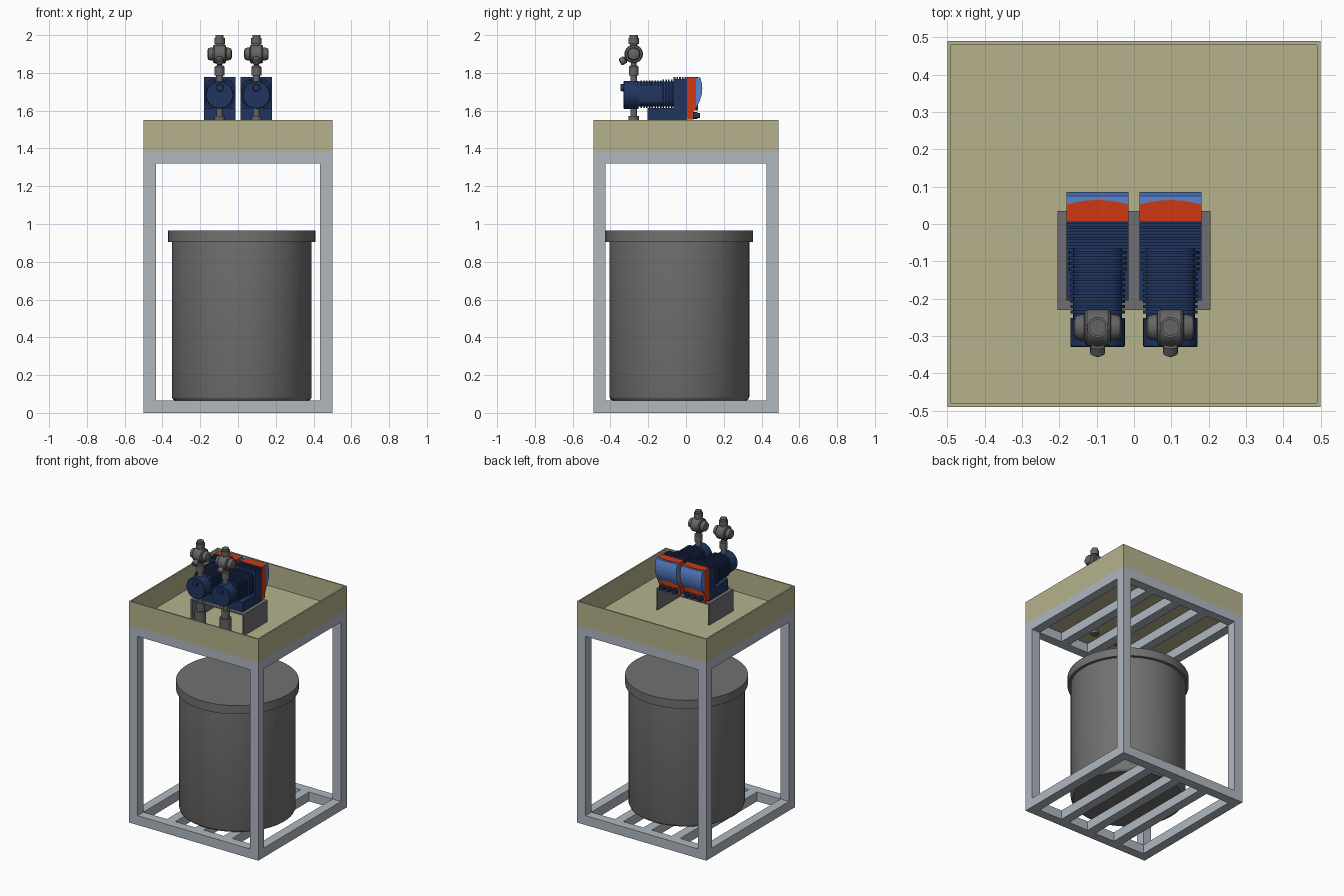
import bpy, bmesh, math
from mathutils import Vector

if "Cube" in bpy.data.objects:
    bpy.data.objects.remove(bpy.data.objects["Cube"])


def material(name, rgb):
    m = bpy.data.materials.new(name)
    m.diffuse_color = (*rgb, 1)
    m.use_nodes = True
    m.node_tree.nodes["Principled BSDF"].inputs["Base Color"].default_value = m.diffuse_color
    return m


STEEL = material("pale_steel", (0.43, 0.48, 0.53))
BEIGE = material("beige_tray", (0.46, 0.45, 0.265))
DRUM = material("drum_grey", (0.165, 0.165, 0.165))
BRACKET = material("bracket_grey", (0.16, 0.155, 0.17))
VALVE = material("valve_grey", (0.13, 0.13, 0.13))
NAVY = material("navy_blue", (0.015, 0.036, 0.115))
ORANGE = material("orange", (0.61, 0.042, 0.006))
SKY = material("light_blue", (0.10, 0.23, 0.62))


def finish(name, bm, mat, smooth=False):
    bmesh.ops.recalc_face_normals(bm, faces=bm.faces)
    me = bpy.data.meshes.new(name)
    bm.to_mesh(me)
    bm.free()
    me.materials.append(mat)
    if smooth:
        for p in me.polygons:
            p.use_smooth = True
        me.set_sharp_from_angle(angle=math.radians(35))
    ob = bpy.data.objects.new(name, me)
    bpy.context.collection.objects.link(ob)
    return ob


def add_box(bm, x0, x1, y0, y1, z0, z1):
    vs = bmesh.ops.create_cube(bm, size=1)["verts"]
    for v in vs:
        v.co = Vector((x0 + (v.co.x + .5) * (x1 - x0),
                       y0 + (v.co.y + .5) * (y1 - y0),
                       z0 + (v.co.z + .5) * (z1 - z0)))


def boxes(name, mat, *dims):
    bm = bmesh.new()
    for d in dims:
        add_box(bm, *d)
    return finish(name, bm, mat)


def to_axis(axis, u, v, a):
    return {"x": (a, u, v), "y": (u, a, v), "z": (u, v, a)}[axis]


def add_loft(bm, axis, rings):
    """Skin a list of (outline, position along axis) and cap both ends."""
    loops = [[bm.verts.new(to_axis(axis, u, v, a)) for u, v in o] for o, a in rings]
    n = len(loops[0])
    for p, q in zip(loops, loops[1:]):
        for i in range(n):
            j = (i + 1) % n
            bm.faces.new((p[i], p[j], q[j], q[i]))
    bm.faces.new(loops[0])
    bm.faces.new(loops[-1])


def circle(cu, cv, r, n=32):
    return [(cu + r * math.cos(2 * math.pi * i / n),
             cv + r * math.sin(2 * math.pi * i / n)) for i in range(n)]


def lathe(name, mat, axis, cu, cv, profile, n=32):
    bm = bmesh.new()
    add_loft(bm, axis, [(circle(cu, cv, r, n), a) for a, r in profile])
    return finish(name, bm, mat, n > 8)


def prism(name, mat, axis, outline, a0, a1, smooth=False):
    bm = bmesh.new()
    add_loft(bm, axis, [(outline, a0), (outline, a1)])
    return finish(name, bm, mat, smooth)


def rounded(cu, cv, h, r):
    pts = []
    for k, (sx, sy) in enumerate(((1, 1), (-1, 1), (-1, -1), (1, -1))):
        for i in range(6):
            t = math.pi / 2 * (k + i / 5)
            pts.append((cu + sx * (h - r) + r * math.cos(t),
                        cv + sy * (h - r) + r * math.sin(t)))
    return pts


# Steel stand: corner posts, rails and cross bars at both levels
X, Y, W = 0.5, 0.49, 0.065
stand = []
for sx in (-1, 1):
    for sy in (-1, 1):
        xs = sorted((sx * X, sx * (X - W)))
        ys = sorted((sy * Y, sy * (Y - W)))
        stand.append((*xs, *ys, 0, 1.385))
for z in (0, 1.32):
    for s in (-1, 1):
        ys = sorted((s * Y, s * (Y - W)))
        xs = sorted((s * X, s * (X - W)))
        stand.append((-X + W, X - W, *ys, z, z + W))
        stand.append((*xs, -Y + W, Y - W, z, z + W))
    for x in (-0.22, 0, 0.22):
        stand.append((x - W / 2, x + W / 2, -Y + W, Y - W, z, z + W))
boxes("stand_frame", STEEL, *stand)

# Open drip tray
T = 0.01
boxes("drip_tray", BEIGE,
      (-X, X, -Y, Y, 1.385, 1.395),
      (-X, -X + T, -Y, Y, 1.395, 1.55), (X - T, X, -Y, Y, 1.395, 1.55),
      (-X + T, X - T, -Y, -Y + T, 1.395, 1.55), (-X + T, X - T, Y - T, Y, 1.395, 1.55))

# Drum with overhanging lid
lathe("drum_body", DRUM, "z", 0.02, -0.035,
      [(0.065, 0.355), (0.072, 0.365), (0.085, 0.37), (0.91, 0.37)], 64)
lathe("drum_lid", DRUM, "z", 0.02, -0.035, [(0.905, 0.39), (0.965, 0.39)], 64)

# Channel-shaped pump bracket
boxes("pump_bracket", BRACKET,
      (-0.205, 0.205, -0.23, 0.035, 1.535, 1.545),
      (-0.205, -0.195, -0.23, 0.035, 1.395, 1.535),
      (0.195, 0.205, -0.23, 0.035, 1.395, 1.535))


def pump(side, cx):
    cz, hw, vy = 1.688, 0.083, -0.277
    # Foot and rear housing with ridged top
    housing = [(cx - hw, cx + hw, -0.205, 0.005, 1.545, 1.615),
               (cx - hw, cx + hw, -0.065, 0.005, 1.615, 1.768)]
    for i in range(5):
        y = -0.065 + i * 0.0145
        housing.append((cx - hw, cx + hw, y, y + 0.009, 1.768, 1.779))
    boxes(side + "_pump_housing", NAVY, *housing)
    # Ribbed drive body
    bm = bmesh.new()
    add_loft(bm, "y", [(rounded(cx, cz, 0.066, 0.035), -0.256),
                       (rounded(cx, cz, 0.066, 0.035), -0.06)])
    for i in range(12):
        y = -0.24 + i * 0.0145
        h = 0.073 if i < 8 else 0.078
        o = rounded(cx, cz, h, 0.04)
        add_loft(bm, "y", [(o, y), (o, y + 0.008)])
    finish(side + "_drive_ribs", bm, NAVY, True)
    # Round dosing head and knob
    lathe(side + "_dosing_head", NAVY, "y", cx, 1.683,
          [(-0.33, 0.07), (-0.327, 0.073), (-0.252, 0.073)], 40)
    lathe(side + "_head_knob", NAVY, "y", cx, 1.722, [(-0.346, 0.018), (-0.325, 0.021)], 20)
    # Orange control section, bowed at the back
    outline = [(cx - hw, 0.005), (cx + hw, 0.005)]
    for i in range(11):
        t = 1 - i / 5
        outline.append((cx + hw * t, 0.064 - 0.012 * t * t))
    prism(side + "_control_section", ORANGE, "z", outline, 1.6, 1.779)
    boxes(side + "_control_base", ORANGE, (cx - hw, cx + hw, 0.005, 0.04, 1.553, 1.6))
    # Curved light blue cover
    cover = [(0.045, 1.776), (0.075, 1.776)]
    for i in range(1, 10):
        t = i / 10
        cover.append((0.075 - 0.033 * t + 0.1 * t * (1 - t), 1.776 - 0.178 * t))
    cover += [(0.042, 1.598)]
    prism(side + "_control_cover", SKY, "x", cover, cx - hw, cx + hw, True)
    # Cable sockets below the cover
    for i, dx in enumerate((-0.05, 0, 0.05)):
        lathe(f"{side}_socket_{i + 1}", NAVY, "y", cx + dx, 1.574,
              [(0.035, 0.018), (0.06, 0.018), (0.06, 0.013), (0.073, 0.013)], 16)
    # Suction connection going down through the tray
    lathe(side + "_suction_pipe", VALVE, "z", cx, vy,
          [(1.365, 0.027), (1.42, 0.027), (1.42, 0.037), (1.515, 0.037), (1.515, 0.027),
           (1.572, 0.027), (1.572, 0.017), (1.625, 0.017)], 24)
    # Discharge pipe with nuts
    lathe(side + "_discharge_pipe", VALVE, "z", cx, vy,
          [(1.74, 0.018), (1.787, 0.018), (1.787, 0.026), (1.832, 0.026), (1.838, 0.02),
           (1.838, 0.014), (1.865, 0.014), (1.865, 0.02), (1.952, 0.02), (1.952, 0.028),
           (1.985, 0.028), (1.985, 0.022), (2.0, 0.022)], 20)
    # Valve body with side caps, front boss and lever
    lathe(side + "_valve_body", VALVE, "x", vy, 1.9,
          [(cx + x, r) for x, r in ((-0.065, 0.018), (-0.06, 0.03), (-0.045, 0.035),
                                    (-0.036, 0.035), (-0.034, 0.044), (-0.028, 0.049),
                                    (0.028, 0.049), (0.034, 0.044), (0.036, 0.035),
                                    (0.045, 0.035), (0.06, 0.03), (0.065, 0.018))], 24)
    lever = lathe(side + "_valve_lever", VALVE, "y", 0, 0,
                  [(-0.085, 0.013), (-0.08, 0.02), (-0.055, 0.02), (-0.052, 0.014), (0, 0.014)], 16)
    lever.location = (cx, vy, 1.9)
    lever.rotation_euler.x = math.radians(32)


for side, x in (("left", -0.0975), ("right", 0.0975)):
    pump(side, x)
